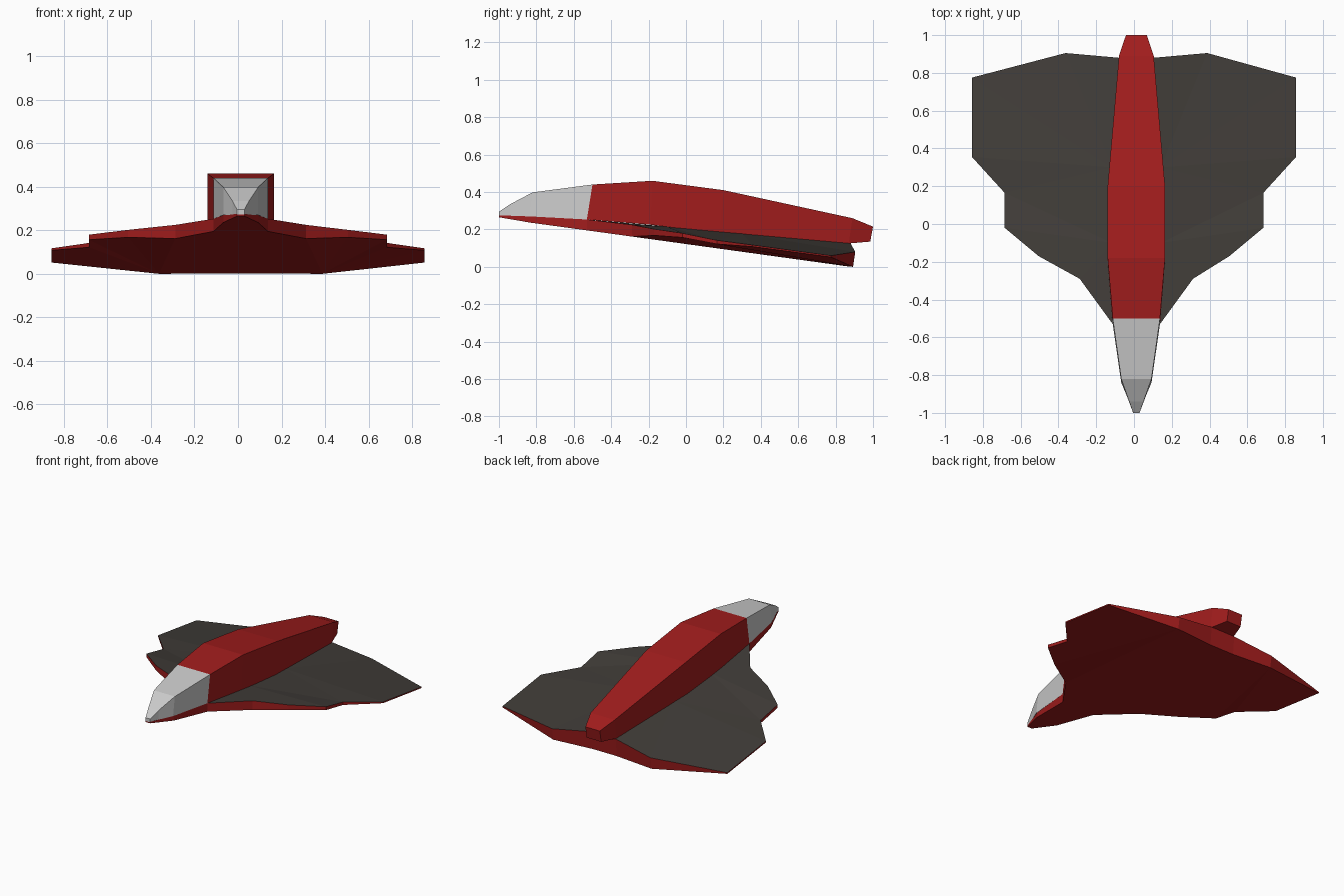
import bpy, bmesh

if "Cube" in bpy.data.objects:
    bpy.data.objects.remove(bpy.data.objects["Cube"])

def material(name, rgb):
    m = bpy.data.materials.new(name)
    m.diffuse_color = (*rgb, 1)
    m.use_nodes = True
    m.node_tree.nodes["Principled BSDF"].inputs["Base Color"].default_value = m.diffuse_color
    return m

RED = material("red_paint", (0.36, 0.012, 0.012))
DARK = material("dark_grey", (0.052, 0.046, 0.040))
CX = 0.0125  # the body axis sits slightly off the wing axis

def finish(name, bm, mats):
    bmesh.ops.recalc_face_normals(bm, faces=bm.faces)
    me = bpy.data.meshes.new(name)
    bm.to_mesh(me)
    bm.free()
    for m in mats:
        me.materials.append(m)
    ob = bpy.data.objects.new(name, me)
    bpy.context.collection.objects.link(ob)
    return ob

def loft(name, sections, mats):
    """Box sections: (y at bottom, y at top, half width, z bottom, z top)."""
    bm = bmesh.new()
    rings = []
    for yb, yt, w, zb, zt in sections:
        pts = [(CX - w, yb, zb), (CX + w, yb, zb), (CX + w, yt, zt), (CX - w, yt, zt)]
        rings.append([bm.verts.new(p) for p in pts])
    for a, b in zip(rings, rings[1:]):
        for i in range(4):
            j = (i + 1) % 4
            bm.faces.new((a[i], a[j], b[j], b[i]))
    bm.faces.new(rings[0])
    bm.faces.new(rings[-1])
    return finish(name, bm, mats)

# Grey nose
loft("nose", [(-1.0, -1.0, 0.017, 0.272, 0.295),
              (-0.94, -0.94, 0.038, 0.272, 0.335),
              (-0.84, -0.82, 0.08, 0.270, 0.398),
              (-0.53, -0.50, 0.125, 0.253, 0.44)], [])

# Red fuselage
loft("fuselage", [(-0.53, -0.50, 0.125, 0.253, 0.44),
                  (-0.19, -0.18, 0.152, 0.225, 0.46),
                  (0.18, 0.20, 0.152, 0.18, 0.41),
                  (0.87, 0.89, 0.092, 0.125, 0.26),
                  (0.985, 1.0, 0.055, 0.135, 0.215)], [RED])

# Wing outline from nose to tail: half width, y, z top, z bottom
EDGE = {
    "N0": (0.017, -1.0, 0.275, 0.265),
    "N1": (0.08, -0.83, 0.270, 0.236),
    "A": (0.125, -0.53, 0.253, 0.195),
    "B": (0.300, -0.29, 0.225, 0.162),
    "C": (0.505, -0.17, 0.202, 0.168),
    "D": (0.685, -0.02, 0.180, 0.157),
    "E": (0.685, 0.165, 0.142, 0.122),
    "F": (0.858, 0.355, 0.117, 0.108),
    "G": (0.858, 0.775, 0.060, 0.052),
    "H": (0.375, 0.905, 0.080, 0.0),
    "I": (0.092, 0.88, 0.125, 0.002),
}
# Top points where the wing meets the fuselage
ROOT = {"R1": (0.13, -0.10, 0.215), "R2": (0.13, 0.30, 0.178)}
TOP = ["A B R1", "B C R1", "C D R1", "D E R1", "R1 E R2", "E F R2",
       "F G R2", "G H R2", "H I R2"]
BOTTOM = ["H B C", "H C D", "H D E", "H E F", "H F G", "B H I"]

bm = bmesh.new()
tops, bots = [], []
for s in (-1, 1):
    t, b = {}, {}
    for k, (x, y, zt, zb) in EDGE.items():
        px = s * x + (CX if x < 0.5 else 0)
        t[k] = bm.verts.new((px, y, zt))
        b[k] = bm.verts.new((px, y - (0.012 if k in "HI" else 0), zb))
    for k, (x, y, z) in ROOT.items():
        t[k] = bm.verts.new((s * x + CX, y, z))
    for f in TOP:
        bm.faces.new([t[k] for k in f.split()]).material_index = 1
    for f in BOTTOM:
        bm.faces.new([b[k] for k in f.split()])
    names = list(EDGE)
    for p, q in zip(names, names[1:]):
        bm.faces.new((t[p], t[q], b[q], b[p]))
    tops.append(t)
    bots.append(b)

# Centre strips joining the two halves, then front and rear ends
for sides, keys in ((tops, "N0 N1 A R1 R2 I"), (bots, "N0 N1 A B I")):
    l, r = sides
    ks = keys.split()
    for p, q in zip(ks, ks[1:]):
        f = bm.faces.new((l[p], r[p], r[q], l[q]))
        f.material_index = 1 if sides is tops else 0
for k in ("N0", "I"):
    bm.faces.new((tops[0][k], tops[1][k], bots[1][k], bots[0][k]))
finish("wing", bm, [RED, DARK])
